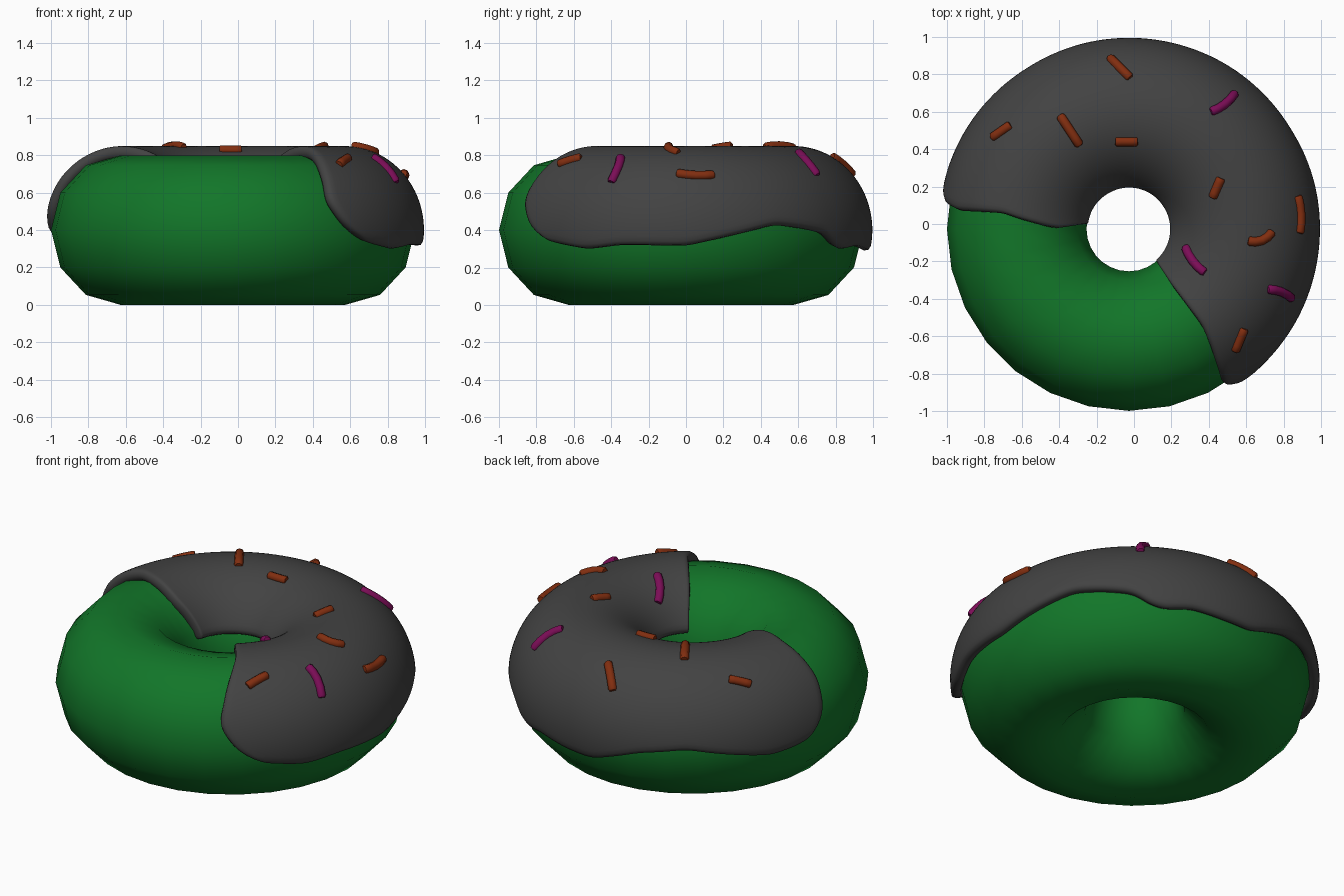
import bpy
from math import sin, cos, asin, radians, sqrt, hypot
from mathutils import Vector

if "Cube" in bpy.data.objects:
    bpy.data.objects.remove(bpy.data.objects["Cube"], do_unlink=True)

CENTRE = Vector((-0.027, -0.026, 0.4))
RING, WIDE, TALL = 0.6, 0.373, 0.4      # ring radius, half width and half height of the dough
COAT = 0.05                             # icing thickness


def material(name, rgb):
    m = bpy.data.materials.new(name)
    m.use_nodes = True
    m.diffuse_color = (*rgb, 1)
    bsdf = m.node_tree.nodes["Principled BSDF"]
    bsdf.inputs["Base Color"].default_value = (*rgb, 1)
    bsdf.inputs["Roughness"].default_value = 0.6
    return m


GREEN = material("green dough", (0.006, 0.18, 0.022))
GREY = material("dark grey icing", (0.055, 0.055, 0.055))
BROWN = material("rust brown", (0.22, 0.027, 0.005))
PINK = material("magenta", (0.2, 0.004, 0.095))


def ring_point(theta, phi, lift=0.0):
    """Point on the ring: theta goes round the hole, phi round the tube (degrees)."""
    th, ph = radians(theta), radians(phi)
    r = RING + (WIDE + lift) * cos(ph)
    return CENTRE + Vector((r * cos(th), r * sin(th), (TALL + lift) * sin(ph)))


def lookup(table, x):
    """Eased interpolation in a list of (x, value) pairs."""
    if x <= table[0][0]:
        return table[0][1]
    for (x0, v0), (x1, v1) in zip(table, table[1:]):
        if x <= x1:
            return v0 + (v1 - v0) * (x - x0) / (x1 - x0)
    return table[-1][1]


def mesh_object(name, verts, faces, mat):
    me = bpy.data.meshes.new(name)
    me.from_pydata(verts, [], faces)
    me.materials.append(mat)
    me.shade_smooth()
    ob = bpy.data.objects.new(name, me)
    bpy.context.collection.objects.link(ob)
    return ob


# Dough ring
N, M = 28, 12
verts = [ring_point(360 * i / N, 360 * j / M) for i in range(N) for j in range(M)]
faces = [(i * M + j, (i + 1) % N * M + j, (i + 1) % N * M + (j + 1) % M, i * M + (j + 1) % M)
         for i in range(N) for j in range(M)]
mesh_object("dough", verts, faces, GREEN)

# Icing: a wavy patch over the ring, with a gap at the front
START = [(0, -45), (.04, -51), (.09, -55), (.18, -59), (.35, -57), (.55, -53), (.8, -53), (1, -50)]
END = [(0, 165), (.04, 169), (.1, 172), (.25, 174), (.5, 173), (.65, 176.5), (.78, 180), (1, 173)]
HEM = [(-45, .34), (-41, .32), (-30, .29), (-19, .315), (2, .31), (14, .36), (30, .43), (40, .41),
       (50, .38), (55, .31), (60, .29), (69, .31), (80, .29), (91, .28), (108, .38), (123, .42),
       (150, .34), (160, .36), (168, .4)]
INNER = 158
COLS, ROWS = 72, 24
verts, faces = [], []
for i in range(COLS + 1):
    for j in range(ROWS + 1):
        s, t = i / COLS, j / ROWS
        theta = lookup(START, t) * (1 - s) + lookup(END, t) * s
        low = asin((lookup(HEM, theta) - CENTRE.z) / (TALL + COAT)) * 180 / 3.14159
        verts.append(ring_point(theta, low + (INNER - low) * t, COAT))
for i in range(COLS):
    for j in range(ROWS):
        a = i * (ROWS + 1) + j
        faces.append((a, a + ROWS + 1, a + ROWS + 2, a + 1))
icing = mesh_object("icing", verts, faces, GREY)
solid = icing.modifiers.new("thickness", "SOLIDIFY")
solid.thickness = COAT + 0.015
solid.offset = -1
icing.modifiers.new("soft_edge", "SUBSURF").levels = 1
icing.modifiers["soft_edge"].render_levels = 1


def on_icing(x, y):
    """Drop a plan position on to the icing."""
    off = (hypot(x - CENTRE.x, y - CENTRE.y) - RING) / (WIDE + COAT)
    return Vector((x, y, CENTRE.z + (TALL + COAT) * sqrt(max(0.02, 1 - off * off))))


def sprinkle(name, a, b, bend, mat):
    """Short capped rod between two plan positions, bowed sideways by bend."""
    cu = bpy.data.curves.new(name, "CURVE")
    cu.dimensions = "3D"
    cu.bevel_depth = 0.025
    cu.bevel_resolution = 2
    cu.use_fill_caps = True
    stops = (0, .05, .25, .5, .75, .95, 1)
    sp = cu.splines.new("POLY")
    sp.points.add(len(stops) - 1)
    side = Vector((a[1] - b[1], b[0] - a[0])).normalized()
    for p, f in zip(sp.points, stops):
        bow = bend * 4 * f * (1 - f)
        x = a[0] + (b[0] - a[0]) * f + side.x * bow
        y = a[1] + (b[1] - a[1]) * f + side.y * bow
        p.co = (*on_icing(x, y), 1)
        p.radius = 0.75 if f in (0, 1) else 1
    sp.use_smooth = True
    cu.materials.append(mat)
    bpy.context.collection.objects.link(bpy.data.objects.new(name, cu))


# Sprinkles
BROWN_RODS = [((-.13, .89), (-.02, .78), 0), ((-.76, .46), (-.66, .53), 0),
              ((-.395, .58), (-.29, .42), 0), ((-.1, .44), (.02, .44), 0),
              ((.42, .14), (.465, .245), 0), ((.885, -.05), (.875, .15), -.012),
              ((.61, -.09), (.74, -.04), -.025), ((.54, -.68), (.59, -.56), 0)]
PINK_RODS = [((.41, .6), (.54, .7), -.015), ((.275, -.12), (.38, -.26), -.015),
             ((.715, -.35), (.845, -.4), .015)]
for kind, rods, mat in (("brown", BROWN_RODS, BROWN), ("magenta", PINK_RODS, PINK)):
    for k, (a, b, bend) in enumerate(rods, 1):
        sprinkle(f"{kind}_sprinkle_{k}", a, b, bend, mat)
